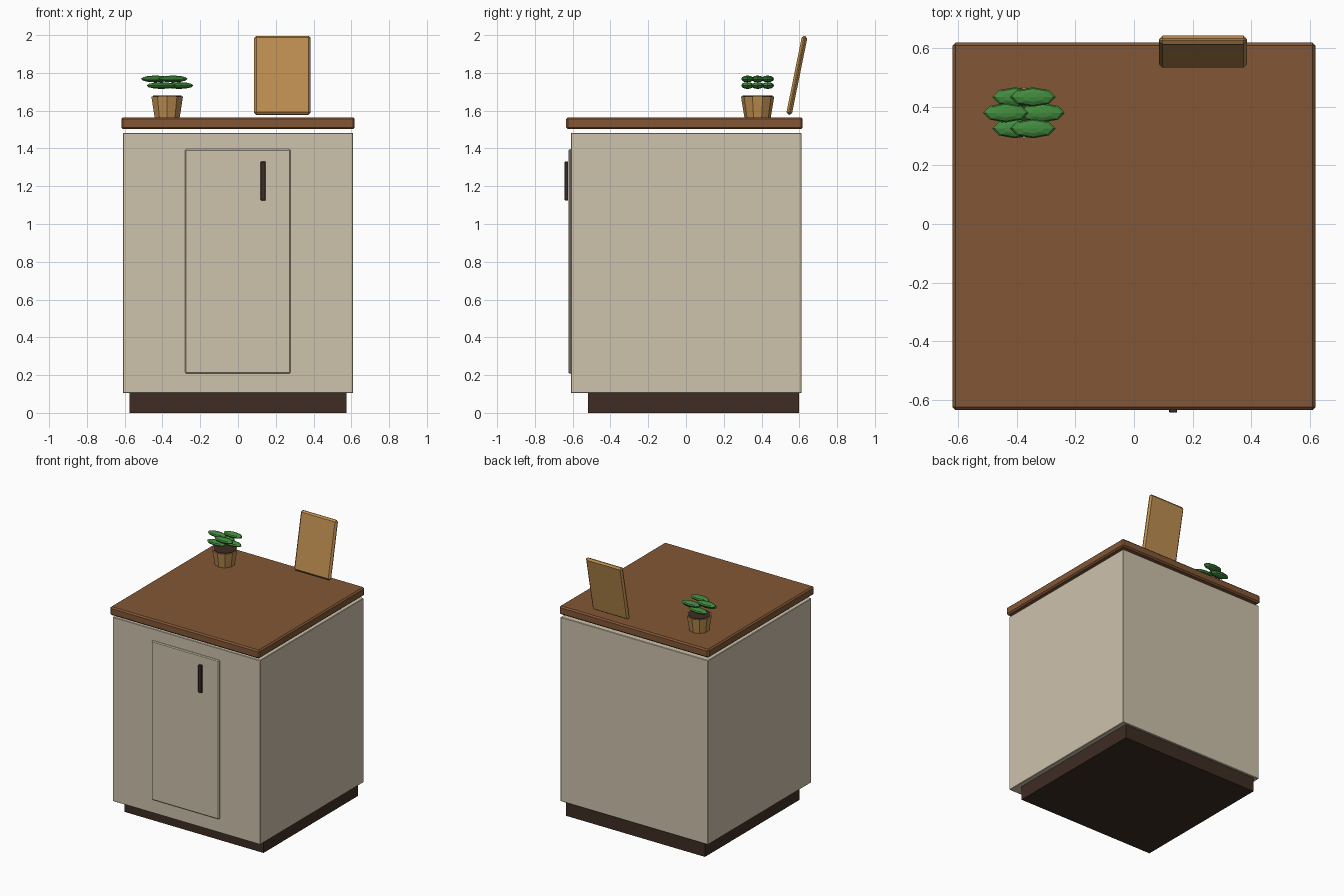
import bpy, math

if "Cube" in bpy.data.objects:
    bpy.data.objects.remove(bpy.data.objects["Cube"])


def material(name, rgb):
    # sRGB 0-255 converted to linear
    lin = [(c / 255 / 12.92) if c < 11 else ((c / 255 + 0.055) / 1.055) ** 2.4 for c in rgb]
    m = bpy.data.materials.new(name)
    m.diffuse_color = (*lin, 1)
    m.use_nodes = True
    m.node_tree.nodes["Principled BSDF"].inputs["Base Color"].default_value = m.diffuse_color
    return m


CREAM = material("cream paint", (205, 194, 172))
WALNUT = material("walnut wood", (130, 87, 54))
OAK = material("light wood", (190, 142, 80))
DARK = material("dark brown", (62, 45, 35))
GREEN = material("leaf green", (66, 138, 62))


def finish(name, mat, bevel=0):
    ob = bpy.context.object
    ob.name = name
    ob.data.materials.append(mat)
    if bevel:
        b = ob.modifiers.new("bevel", 'BEVEL')
        b.width = bevel
        b.segments = 1
    return ob


def box(name, mat, x, y, z, bevel=0, tilt=0):
    """Box from (min, max) ranges, optionally tilted about x."""
    bpy.ops.mesh.primitive_cube_add(size=1, location=[(a + b) / 2 for a, b in (x, y, z)])
    ob = bpy.context.object
    ob.scale = [b - a for a, b in (x, y, z)]
    bpy.ops.object.transform_apply(location=False, rotation=False, scale=True)
    ob.rotation_euler.x = tilt
    return finish(name, mat, bevel)


# Cabinet
box("plinth", DARK, (-0.575, 0.575), (-0.52, 0.597), (0, 0.105))
box("cabinet_body", CREAM, (-0.61, 0.61), (-0.61, 0.612), (0.105, 1.482), 0.003)
box("worktop", WALNUT, (-0.618, 0.618), (-0.634, 0.618), (1.502, 1.565), 0.01)
box("door", CREAM, (-0.28, 0.278), (-0.623, -0.605), (0.208, 1.396), 0.006)
box("door_handle", DARK, (0.12, 0.146), (-0.643, -0.624), (1.125, 1.33), 0.002)

# Chopping board leaning backwards
box("chopping_board", OAK, (0.085, 0.385), (0.572, 0.602), (1.574, 2.0), 0.012, -0.2)

# Plant pot and soil
PX, PY = -0.375, 0.379
bpy.ops.mesh.primitive_cone_add(vertices=10, radius1=0.07, radius2=0.088, depth=0.11,
                                location=(PX, PY, 1.62))
finish("plant_pot", OAK)
bpy.ops.mesh.primitive_cylinder_add(vertices=10, radius=0.08, depth=0.012,
                                    location=(PX, PY, 1.673))
finish("soil", DARK)

# Ring of six leaves alternating between two heights
for i in range(6):
    a = i * math.pi / 3
    z = 1.768 if i % 2 else 1.733
    bpy.ops.mesh.primitive_uv_sphere_add(
        segments=8, ring_count=6, radius=1,
        location=(PX + 0.062 * math.cos(a), PY + 0.062 * math.sin(a), z))
    bpy.context.object.scale = (0.077, 0.033, 0.018)
    finish(f"leaf_{i + 1}", GREEN)
